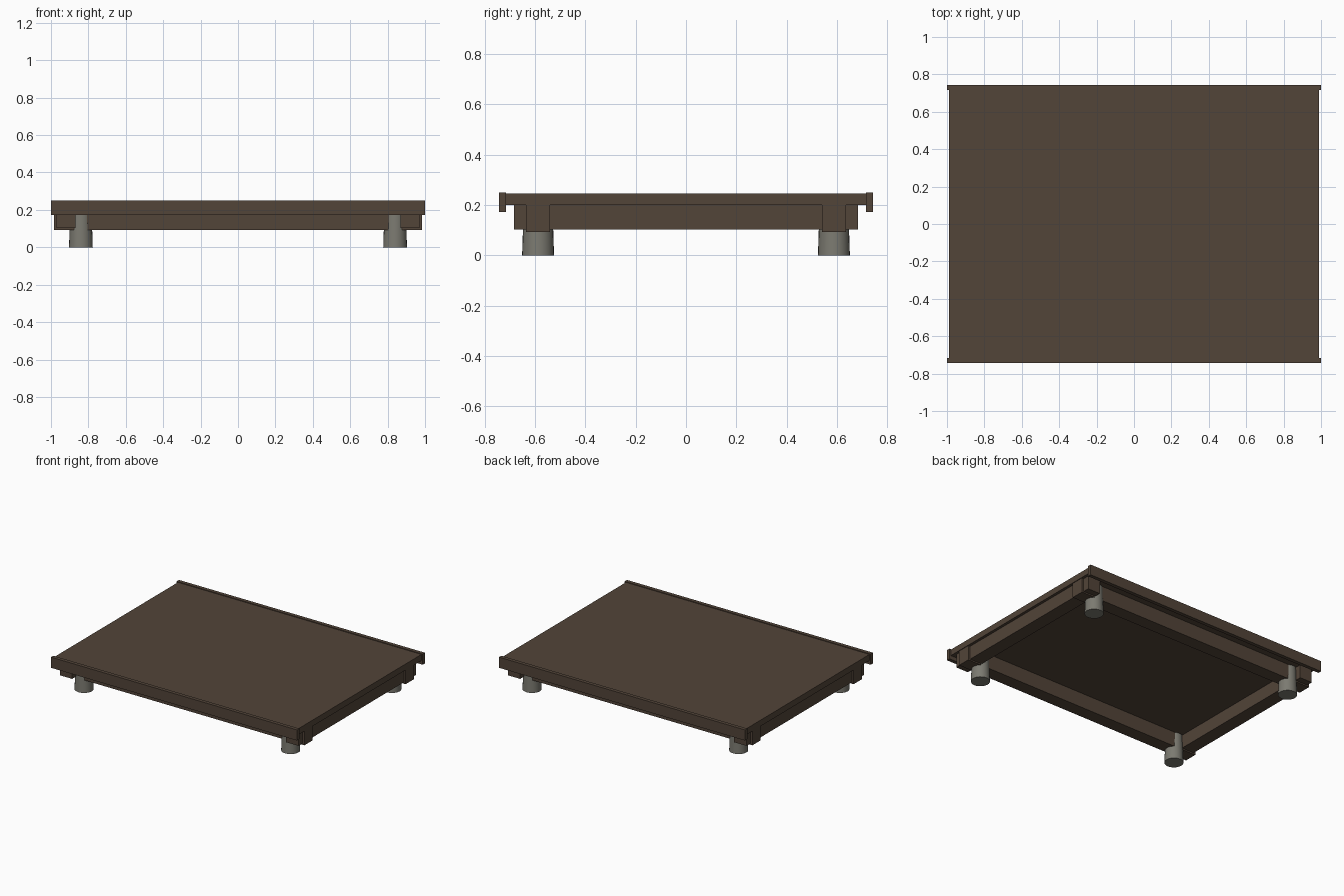
import bpy, math

if "Cube" in bpy.data.objects:
    bpy.data.objects.remove(bpy.data.objects["Cube"])


def material(name, rgb):
    m = bpy.data.materials.new(name)
    m.diffuse_color = (*rgb, 1)
    m.use_nodes = True
    m.node_tree.nodes["Principled BSDF"].inputs["Base Color"].default_value = m.diffuse_color
    return m


wood = material("dark brown wood", (0.085, 0.058, 0.040))
metal = material("warm grey metal", (0.20, 0.195, 0.165))


def box(name, x0, x1, y0, y1, z0, z1):
    bpy.ops.mesh.primitive_cube_add(size=1, location=((x0 + x1) / 2, (y0 + y1) / 2, (z0 + z1) / 2))
    o = bpy.context.object
    o.name = name
    o.scale = (x1 - x0, y1 - y0, z1 - z0)
    bpy.ops.object.transform_apply(location=False, rotation=False, scale=True)
    o.data.materials.append(wood)
    return o


# platform slab
box("platform_top", -0.99, 0.99, -0.717, 0.717, 0.2, 0.245)

for s, side in ((-1, "front"), (1, "back")):
    # edge trim along the long sides
    y = sorted((s * 0.716, s * 0.743))
    box(side + "_edge_trim", -1, 1, *y, 0.172, 0.25)
    # long beam under the slab
    y = sorted((s * 0.54, s * 0.636))
    box(side + "_long_beam", -0.985, 0.985, *y, 0.092, 0.2)

for s, side in ((-1, "left"), (1, "right")):
    # cross beam under the slab
    x = sorted((s * 0.87, s * 0.97))
    box(side + "_cross_beam", *x, -0.683, 0.683, 0.102, 0.2)

# slightly tapered round feet that run up through the beams
for sx, lr in ((-1, "left"), (1, "right")):
    for sy, fb in ((-1, "front"), (1, "back")):
        bpy.ops.mesh.primitive_cone_add(vertices=24, radius1=0.0635, radius2=0.057, depth=0.2,
                                        location=(sx * 0.84, sy * 0.588, 0.1))
        foot = bpy.context.object
        foot.name = f"{fb}_{lr}_foot"
        foot.data.materials.append(metal)
        bpy.ops.object.shade_smooth_by_angle(angle=math.radians(35))
